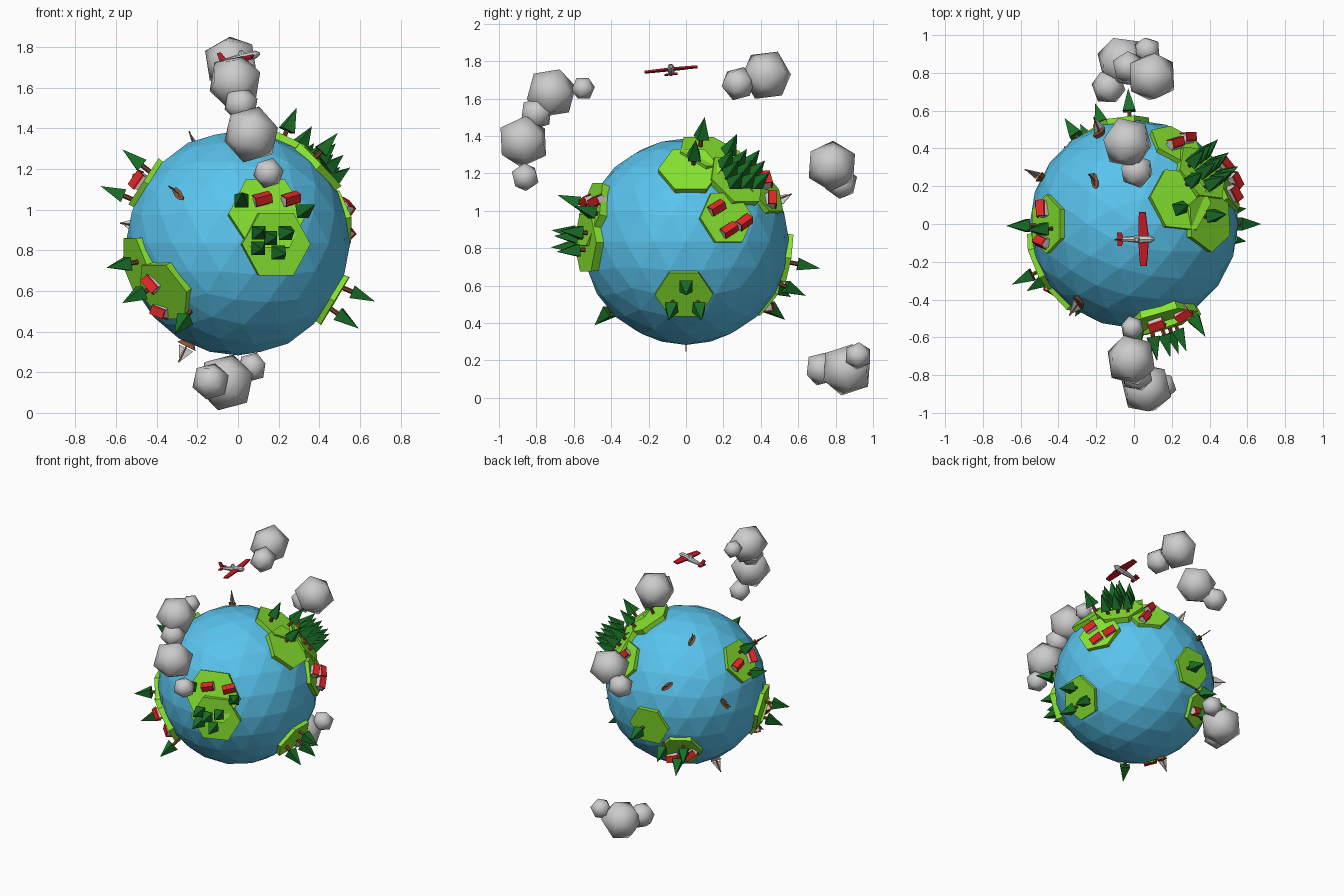
import bpy, bmesh, math
from mathutils import Matrix, Vector

if "Cube" in bpy.data.objects:
    bpy.data.objects.remove(bpy.data.objects["Cube"])

C = Vector((0, 0, 0.835))   # globe centre
parts = {}

def part(name):
    return parts.setdefault(name, bmesh.new())

def frame(d, r, spin=0):
    """Matrix standing on the globe: z radial, x level."""
    n = Vector(d).normalized()
    x = Vector((0, 0, 1)).cross(n).normalized()
    y = n.cross(x)
    m = Matrix((x, y, n)).transposed().to_4x4()
    m.translation = C + n * r
    return m @ Matrix.Rotation(math.radians(spin), 4, 'Z')

def cone(name, m, seg, r1, r2, z0, z1, turn=0, squash=1):
    local = (Matrix.Translation((0, 0, (z0 + z1) / 2)) @ Matrix.Diagonal((1, squash, 1, 1))
             @ Matrix.Rotation(math.radians(turn), 4, 'Z'))
    bmesh.ops.create_cone(part(name), cap_ends=True, segments=seg, radius1=r1,
                          radius2=r2, depth=z1 - z0, matrix=m @ local)

def prism(name, m, profile, width):
    """Extrude an x-z profile along y."""
    bm = part(name)
    a, b = [[bm.verts.new(m @ Vector((x, s * width / 2, z))) for x, z in profile] for s in (-1, 1)]
    bm.faces.new(a)
    bm.faces.new(b[::-1])
    for i in range(len(a)):
        j = (i + 1) % len(a)
        bm.faces.new((a[i], b[i], b[j], a[j]))

# Globe
bmesh.ops.create_icosphere(part("ocean_globe"), subdivisions=3, radius=0.552,
                           matrix=Matrix.Translation(C))

# Land: (direction, hexagon radius, height of top)
lands = [((.188, -.536, -.005), .178, .571), ((.15, -.53, .15), .2, .557),
         ((-.5, -.2, -.11), .16, .557), ((-.36, -.34, -.235), .17, .562),
         ((.25, .13, .485), .18, .557), ((.4, .02, .385), .17, .56),
         ((.36, .27, .33), .17, .565), ((.5, .22, .13), .155, .557),
         ((.23, .425, .28), .155, .557), ((.47, -.01, -.28), .157, .556),
         ((-.07, .55, -.09), .15, .556), ((-.247, .416, -.283), .15, .56),
         ((-.45, 0, .295), .157, .556)]
for d, rad, top in lands:
    cone("land", frame(d, top), 6, rad * .96, rad, -.045, 0, 30)

# Trees: directions of the tips
trees = [(.12, -.7, .06), (.19, -.7, .03), (.28, -.68, .06), (.12, -.72, -.03), (.24, -.7, -.055),
         (.02, -.66, .24), (.38, -.6, .19),
         (-.645, -.32, -.12), (-.56, -.35, -.29), (-.3, -.47, -.43),
         (.29, .1, .67), (.47, .05, .52), (.36, .27, .57),
         (.67, 0, -.285), (.58, -.09, -.41), (.58, .08, -.41),
         (-.03, .7, -.14), (-.2, .62, -.28), (-.36, .55, -.29), (-.28, .52, -.41),
         (-.675, -.01, .28), (-.53, -.03, .43)]
m = frame((.45, .34, .42), .73)
trees += [m @ Vector((i * .09, j * .075, 0)) - C for i in (-1, 0, 1) for j in (-1, 0, 1)]
for d in trees:
    m = frame(d, .55)
    cone("tree_trunks", m, 6, .012, .012, 0, .065)
    cone("tree_crowns", m, 4, .048, 0, .06, .183, 45)

# Houses: direction, spin
houses = [((.113, -.5, .205), 15), ((.25, -.46, .21), 15),
          ((.5, .155, .17), 30), ((.51, .22, .06), 30), ((.47, .3, .1), 30),
          ((.21, .41, .315), 60), ((.28, .45, .22), 60),
          ((-.46, .075, .29), 20), ((-.46, -.09, .29), 70),
          ((-.4, -.32, -.19), -50), ((-.36, -.27, -.32), -20),
          ((-.19, .42, -.33), 20), ((-.31, .38, -.29), 50)]
for d, spin in houses:
    m = frame(d, .55, spin + 90)
    prism("house_walls", m, [(-.024, 0), (.024, 0), (.024, .036), (0, .062), (-.024, .036)], .078)
    prism("house_roofs", m, [(-.031, .033), (0, .062), (.031, .033), (.031, .041), (0, .071),
                             (-.031, .041)], .088)

# Sailing boats
boats = [((-.31, -.44, .255), -40), ((-.21, .23, .48), 60), ((-.53, .265, .09), -60),
         ((-.2, .53, .24), 40), ((-.25, 0, -.5), 90)]
for d, spin in boats:
    m = frame(d, .54, spin)
    cone("boat_hulls", m, 8, .03, .05, 0, .028, 0, .4)
    cone("boat_masts", m, 5, .004, .004, .02, .115)
    prism("boat_sails", m, [(-.004, .036), (-.004, .11), (-.042, .036)], .004)
    prism("boat_sails", m, [(.006, .036), (.036, .036), (.006, .095)], .004)

# Clouds: x, y, z, radius
for x, y, z, r in [(-.015, -.72, 1.63, .14), (-.01, -.55, 1.655, .065), (.015, -.8, 1.52, .09),
                   (.065, -.87, 1.37, .143), (.15, -.86, 1.18, .078),
                   (-.035, .43, 1.725, .14), (.015, .28, 1.68, .093),
                   (.095, .78, 1.24, .14), (-.03, .83, 1.15, .09),
                   (-.06, .86, .15, .145), (-.135, .725, .155, .095), (.07, .92, .225, .075)]:
    rot = frame((x, y, z - C.z), 0)
    rot.translation = (x, y, z)
    bmesh.ops.create_icosphere(part("clouds"), subdivisions=1, radius=r, matrix=rot)

# Aeroplane: nose towards +x, pitched up and slightly banked
m = (Matrix.Translation((.02, -.08, 1.75)) @ Matrix.Rotation(math.radians(-12), 4, 'Y')
     @ Matrix.Rotation(math.radians(6), 4, 'X'))
along = m @ Matrix.Rotation(math.radians(90), 4, 'Y')
cone("plane_body", along, 8, .008, .022, -.11, .02)
cone("plane_body", along, 8, .022, .019, .02, .07)
cone("plane_body", along, 8, .019, .006, .07, .09)
flat = m @ Matrix.Rotation(math.radians(90), 4, 'X')
prism("plane_wings", flat, [(.01, -.143), (.045, -.143), (.06, 0), (.045, .143), (.01, .143), (.003, 0)], .009)
prism("plane_tail", flat, [(-.11, -.035), (-.088, -.035), (-.075, 0), (-.088, .035), (-.11, .035)], .007)
prism("plane_fin", m, [(-.112, 0), (-.075, 0), (-.097, .045), (-.117, .045)], .007)
cone("plane_cabin", m, 6, .018, .01, .012, .034)

# Make the objects
colours = {"ocean_globe": (.1, .55, .85), "land": (.25, .8, .03), "tree_trunks": (.2, .06, .02),
           "tree_crowns": (.01, .16, .02), "house_roofs": (.75, .02, .02), "boat_hulls": (.25, .09, .03),
           "boat_masts": (.25, .09, .03), "plane_wings": (.6, .01, .02), "plane_tail": (.6, .01, .02),
           "plane_fin": (.6, .01, .02)}
for name, bm in parts.items():
    bmesh.ops.recalc_face_normals(bm, faces=bm.faces)
    me = bpy.data.meshes.new(name)
    bm.to_mesh(me)
    bm.free()
    if name in colours:
        mat = bpy.data.materials.new(name)
        mat.diffuse_color = (*colours[name], 1)
        mat.use_nodes = True
        mat.node_tree.nodes["Principled BSDF"].inputs["Base Color"].default_value = mat.diffuse_color
        me.materials.append(mat)
    if name == "clouds":
        me.shade_smooth()
    bpy.context.collection.objects.link(bpy.data.objects.new(name, me))
